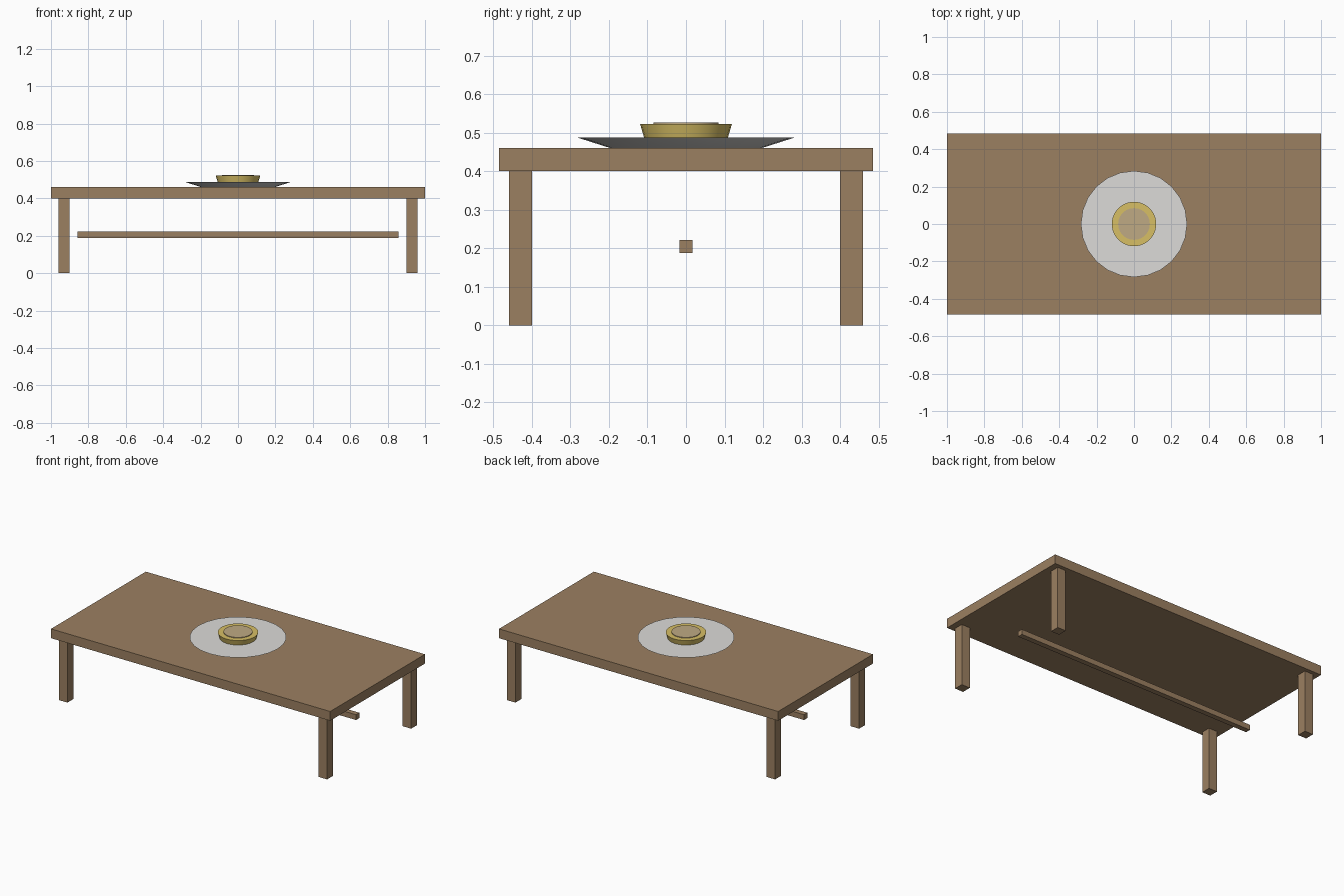
import bpy, math

if "Cube" in bpy.data.objects:
    bpy.data.objects.remove(bpy.data.objects["Cube"])


def material(name, rgb):
    m = bpy.data.materials.new(name)
    m.diffuse_color = (*rgb, 1)
    m.use_nodes = True
    m.node_tree.nodes["Principled BSDF"].inputs["Base Color"].default_value = m.diffuse_color
    return m


wood = material("wood", (0.33, 0.215, 0.12))
china = material("white_china", (0.72, 0.71, 0.69))
yellow = material("yellow_glaze", (0.68, 0.52, 0.13))
beige = material("beige_filling", (0.52, 0.40, 0.23))


def box(name, center, size, mat):
    bpy.ops.mesh.primitive_cube_add(size=1, location=center)
    o = bpy.context.object
    o.name = name
    o.scale = size
    bpy.ops.object.transform_apply(location=False, rotation=False, scale=True)
    o.data.materials.append(mat)
    return o


def frustum(name, z0, z1, r0, r1, sides, mat):
    bpy.ops.mesh.primitive_cone_add(vertices=sides, radius1=r0, radius2=r1,
                                    depth=z1 - z0, location=(0, 0, (z0 + z1) / 2))
    o = bpy.context.object
    o.name = name
    o.data.materials.append(mat)
    bpy.ops.object.shade_smooth_by_angle(angle=math.radians(30))
    return o


# table top, four legs and the central stretcher
box("table_top", (0, 0, 0.43), (2.0, 0.97, 0.06), wood)
for sx, side in ((-1, "left"), (1, "right")):
    for sy, end in ((-1, "front"), (1, "back")):
        box(f"{end}_{side}_leg", (sx * 0.93, sy * 0.43, 0.2), (0.06, 0.06, 0.4), wood)
box("stretcher", (0, 0, 0.205), (1.715, 0.034, 0.034), wood)

# plate with a bowl and its filling
frustum("plate", 0.46, 0.488, 0.196, 0.284, 24, china)
frustum("bowl", 0.488, 0.522, 0.109, 0.119, 24, yellow)
frustum("filling", 0.52, 0.526, 0.085, 0.085, 24, beige)
